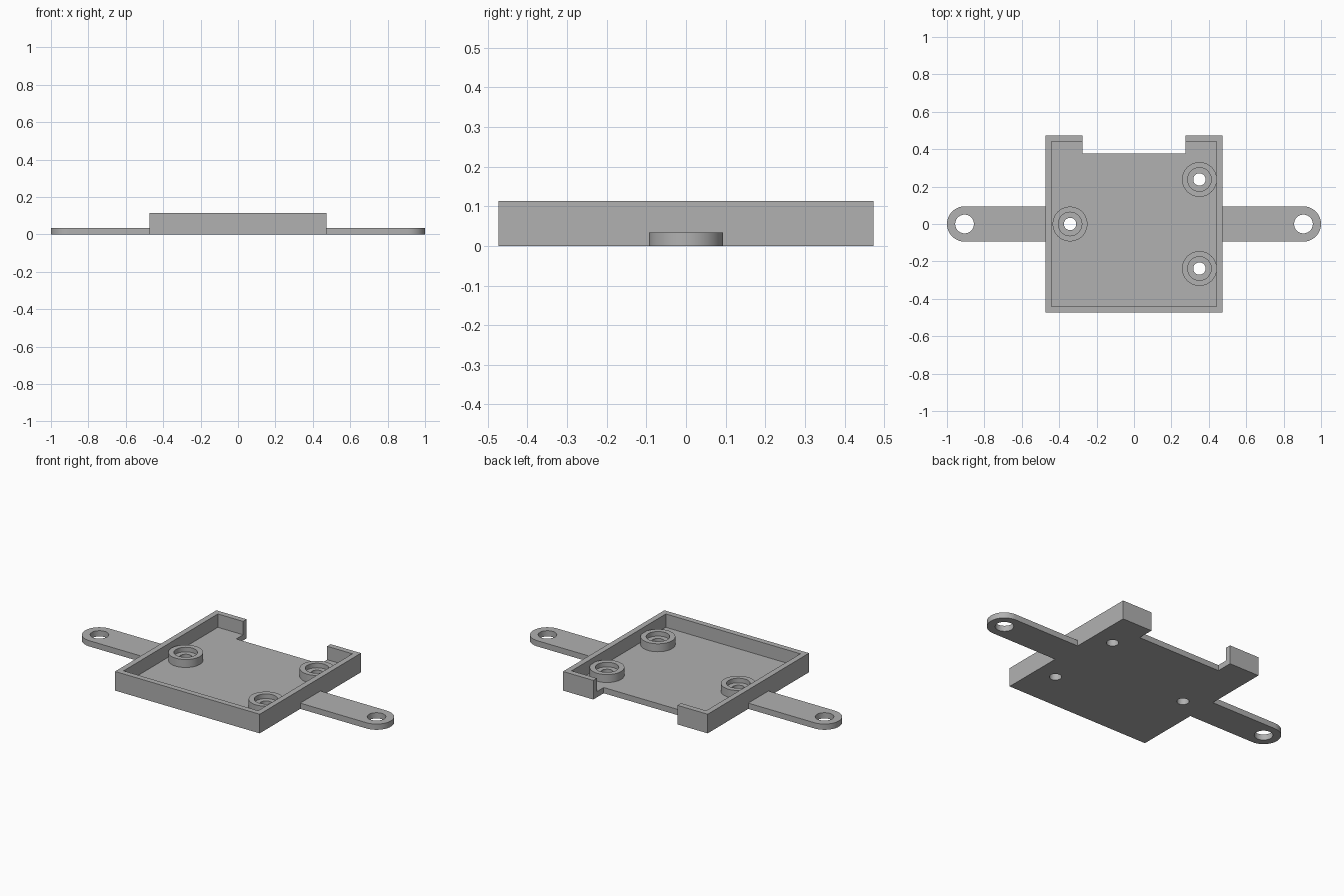
import bpy
import bmesh
from math import cos, sin, pi, radians

if "Cube" in bpy.data.objects:
    bpy.data.objects.remove(bpy.data.objects["Cube"])

HALF, WALL, FLOOR, TOP = 0.473, 0.033, 0.034, 0.113
NOTCH_X, NOTCH_Y = 0.275, 0.376
ARM_R, ARM_END, ARM_HOLE = 0.094, 0.906, 0.05
BOSS_R, BORE_R, HOLE_R = 0.093, 0.063, 0.033
BOSS_TOP, BORE_Z = 0.081, 0.054
BOSSES = [(0.35, 0.238), (0.35, -0.238), (-0.342, 0)]
SEGMENTS = 64

grey = bpy.data.materials.new("light_grey")
grey.use_nodes = True
grey.diffuse_color = (0.44, 0.44, 0.44, 1)
grey.node_tree.nodes["Principled BSDF"].inputs["Base Color"].default_value = grey.diffuse_color


def prism(name, outline, z0, z1):
    """Extrude a flat outline from z0 to z1."""
    bm = bmesh.new()
    face = bm.faces.new([bm.verts.new((x, y, z0)) for x, y in outline])
    made = bmesh.ops.extrude_face_region(bm, geom=[face])["geom"]
    top = [v for v in made if isinstance(v, bmesh.types.BMVert)]
    bmesh.ops.translate(bm, vec=(0, 0, z1 - z0), verts=top)
    bmesh.ops.recalc_face_normals(bm, faces=bm.faces)
    mesh = bpy.data.meshes.new(name)
    bm.to_mesh(mesh)
    bm.free()
    mesh.materials.append(grey)
    ob = bpy.data.objects.new(name, mesh)
    bpy.context.collection.objects.link(ob)
    return ob


def rect(x0, x1, y0, y1):
    return [(x0, y0), (x1, y0), (x1, y1), (x0, y1)]


def arc(x, y, r, start=0, sweep=2 * pi, count=SEGMENTS):
    return [(x + r * cos(start + sweep * i / count),
             y + r * sin(start + sweep * i / count)) for i in range(count)]


def cut(ob, outline, z0, z1):
    """Subtract an extruded outline and apply the result."""
    cutter = prism("cutter", outline, z0, z1)
    cutter.hide_render = True
    mod = ob.modifiers.new("cut", "BOOLEAN")
    mod.operation, mod.solver, mod.object = "DIFFERENCE", "EXACT", cutter
    bpy.context.view_layer.objects.active = ob
    bpy.ops.object.modifier_apply(modifier=mod.name)
    bpy.data.objects.remove(cutter)


def smooth(ob):
    bpy.ops.object.select_all(action="DESELECT")
    ob.select_set(True)
    bpy.context.view_layer.objects.active = ob
    bpy.ops.object.shade_smooth_by_angle(angle=radians(30))


# Open tray with a notch through the back wall and floor edge
tray = prism("tray", rect(-HALF, HALF, -HALF, HALF), 0, TOP)
inner = HALF - WALL
cut(tray, rect(-inner, inner, -inner, inner), FLOOR, 1)
cut(tray, rect(-NOTCH_X, NOTCH_X, NOTCH_Y, 1), -1, 1)
for x, y in BOSSES:
    cut(tray, arc(x, y, HOLE_R), -1, 1)
smooth(tray)

# Counterbored screw bosses on the floor
for i, (x, y) in enumerate(BOSSES):
    boss = prism(f"screw_boss_{i + 1}", arc(x, y, BOSS_R), FLOOR, BOSS_TOP)
    cut(boss, arc(x, y, BORE_R), BORE_Z, 1)
    cut(boss, arc(x, y, HOLE_R), -1, 1)
    smooth(boss)

# Round-ended mounting arms, one on each side
for side, name in ((1, "left_mounting_arm"), (-1, "right_mounting_arm")):
    half_round = arc(ARM_END, 0, ARM_R, -pi / 2, pi, SEGMENTS // 2)
    outline = [(HALF, -ARM_R)] + half_round + [(ARM_END, ARM_R), (HALF, ARM_R)]
    arm = prism(name, [(side * x, y) for x, y in outline], 0, FLOOR)
    cut(arm, arc(side * ARM_END, 0, ARM_HOLE), -1, 1)
    smooth(arm)
